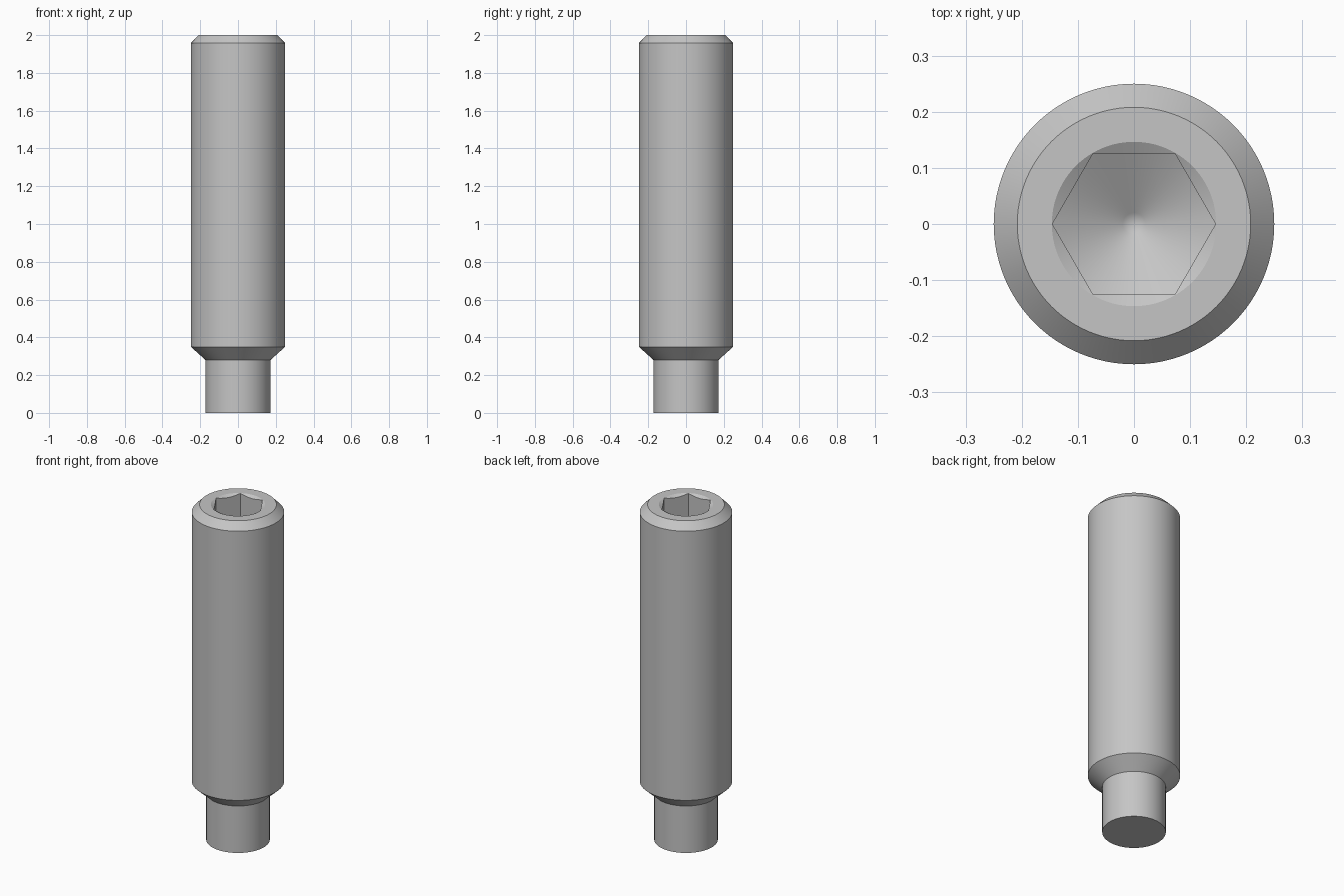
import bpy, bmesh
from math import cos, sin, tan, pi, radians

cube = bpy.data.objects.get("Cube")
if cube:
    bpy.data.objects.remove(cube, do_unlink=True)

SEGMENTS = 96
FLAT = 0.126          # centre to flat of the hexagonal socket
RIM = 0.1465          # countersink radius at the top face
FLOOR = 1.69          # height where the socket corners meet the drilled floor
SLOPE = tan(radians(30))

steel = bpy.data.materials.new("grey steel")
steel.use_nodes = True
grey = (0.56, 0.56, 0.56, 1)
steel.diffuse_color = grey
steel.node_tree.nodes["Principled BSDF"].inputs["Base Color"].default_value = grey


def hex_radius(a):
    """Distance from the axis to the hexagon wall, with a corner on +x."""
    return FLAT / cos(a % (pi / 3) - pi / 6)


def countersink(a):
    r = hex_radius(a)
    return r, 2 - (RIM - r) * SLOPE


def socket_floor(a):
    r = hex_radius(a)
    return r, FLOOR - (RIM - r) * SLOPE


# Profile from the dog point up the shank, over the rim and down the socket
outer = [(0.172, 0), (0.172, 0.28), (0.25, 0.35), (0.25, 1.957), (0.208, 2), (RIM, 2)]
rows = [lambda a, p=p: p for p in outer]
rows += [countersink, socket_floor, lambda a: (0.02, FLOOR - (RIM - 0.02) * SLOPE)]

bm = bmesh.new()
rings = []
for row in rows:
    ring = []
    for i in range(SEGMENTS):
        a = 2 * pi * i / SEGMENTS
        r, z = row(a)
        ring.append(bm.verts.new((r * cos(a), r * sin(a), z)))
    rings.append(ring)

# Walls between neighbouring rings
for low, high in zip(rings, rings[1:]):
    for i in range(SEGMENTS):
        j = (i + 1) % SEGMENTS
        bm.faces.new((low[i], low[j], high[j], high[i]))

# Flat end of the dog point and the conical tip of the socket floor
bm.faces.new(rings[0][::-1])
tip = bm.verts.new((0, 0, FLOOR - RIM * SLOPE))
for i in range(SEGMENTS):
    bm.faces.new((rings[-1][i], rings[-1][(i + 1) % SEGMENTS], tip))
bmesh.ops.recalc_face_normals(bm, faces=bm.faces)

mesh = bpy.data.meshes.new("dog_point_set_screw")
bm.to_mesh(mesh)
bm.free()
mesh.materials.append(steel)
screw = bpy.data.objects.new("dog_point_set_screw", mesh)
bpy.context.collection.objects.link(screw)

# Smooth round surfaces with crisp chamfer and socket edges
bpy.ops.object.select_all(action="DESELECT")
screw.select_set(True)
bpy.context.view_layer.objects.active = screw
bpy.ops.object.shade_smooth_by_angle(angle=radians(20))
